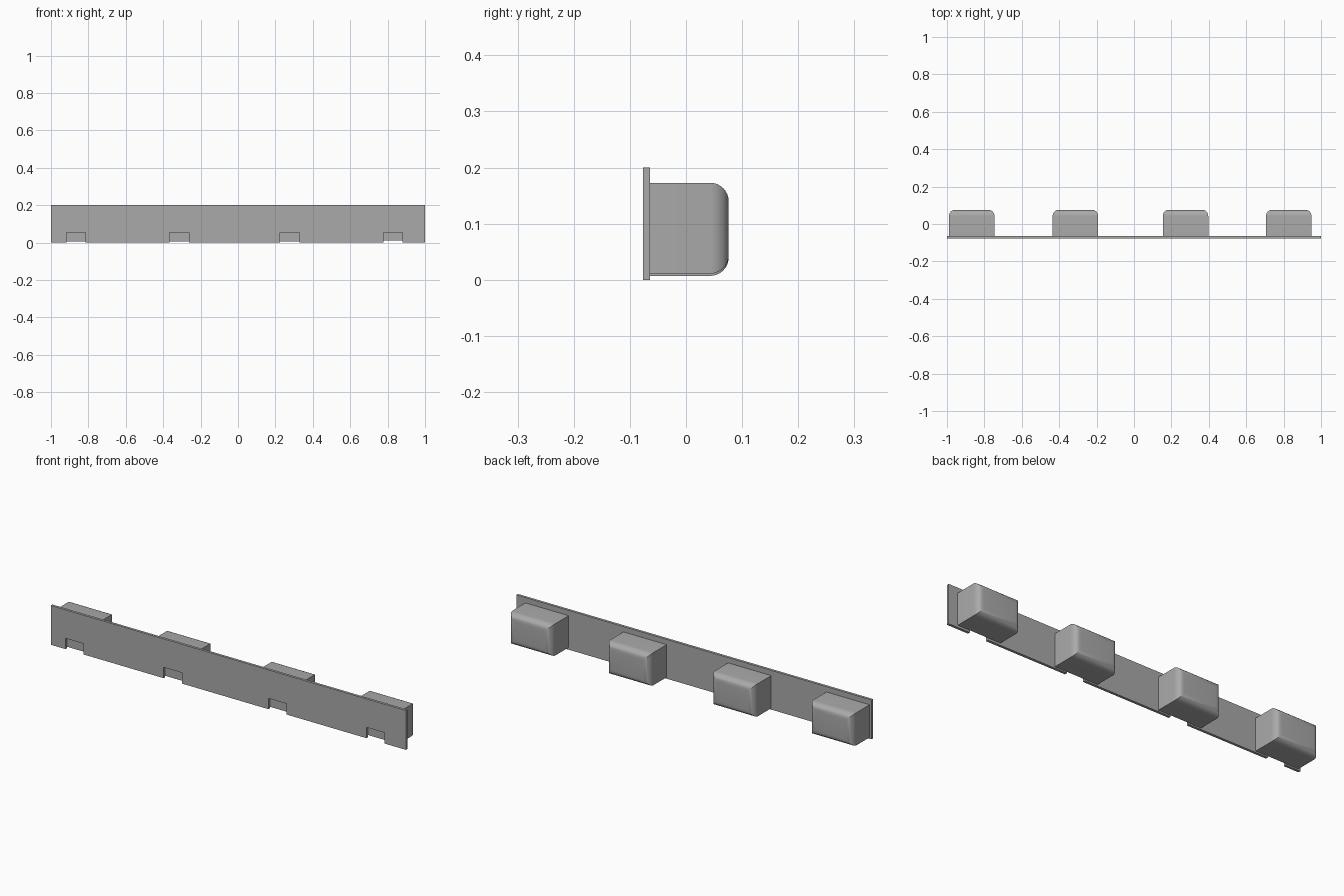
import bpy, bmesh

if "Cube" in bpy.data.objects:
    bpy.data.objects.remove(bpy.data.objects["Cube"])

grey = bpy.data.materials.new("plain grey")
grey.diffuse_color = (0.4, 0.4, 0.4, 1)
grey.use_nodes = True
grey.node_tree.nodes["Principled BSDF"].inputs["Base Color"].default_value = grey.diffuse_color

FRONT, PANEL_BACK, BACK = -0.077, -0.064, 0.076
HEIGHT = 0.2
NOTCH_TOP = 0.055
BOX_WIDTH, BOX_TOP, ROUND = 0.243, 0.173, 0.033
# (notch left, notch right, box left, box bottom)
BAYS = [(-0.918, -0.815, -0.989, 0.007), (-0.365, -0.262, -0.435, 0.007),
        (0.225, 0.328, 0.154, 0.007), (0.777, 0.88, 0.706, 0.011)]


def add_object(name, bm):
    bmesh.ops.recalc_face_normals(bm, faces=bm.faces)
    mesh = bpy.data.meshes.new(name)
    bm.to_mesh(mesh)
    bm.free()
    mesh.materials.append(grey)
    obj = bpy.data.objects.new(name, mesh)
    bpy.context.collection.objects.link(obj)
    return obj


# Long face panel: notched outline pushed back to its thickness
outline = [(-1, HEIGHT), (-1, 0)]
for left, right, _, _ in BAYS:
    outline += [(left, 0), (left, NOTCH_TOP), (right, NOTCH_TOP), (right, 0)]
outline += [(1, 0), (1, HEIGHT)]
bm = bmesh.new()
face = bm.faces.new([bm.verts.new((x, FRONT, z)) for x, z in outline])
new = bmesh.ops.extrude_face_region(bm, geom=[face])["geom"]
bmesh.ops.translate(bm, vec=(0, PANEL_BACK - FRONT, 0),
                    verts=[v for v in new if isinstance(v, bmesh.types.BMVert)])
add_object("face_panel", bm)

# Boxes behind the panel, with the rear edges rounded
for i, (_, _, left, bottom) in enumerate(BAYS):
    bm = bmesh.new()
    bmesh.ops.create_cube(bm, size=1)
    for v in bm.verts:
        v.co = (left + (v.co.x + 0.5) * BOX_WIDTH,
                BACK if v.co.y > 0 else PANEL_BACK,
                BOX_TOP if v.co.z > 0 else bottom)
    rear = [e for e in bm.edges if all(v.co.y > 0 for v in e.verts)]
    bmesh.ops.bevel(bm, geom=rear, offset=ROUND, segments=8, profile=0.5,
                    affect='EDGES')
    box = add_object(f"rear_box_{i + 1}", bm)
    bpy.ops.object.select_all(action='DESELECT')
    box.select_set(True)
    bpy.context.view_layer.objects.active = box
    bpy.ops.object.shade_smooth_by_angle(angle=0.52)
